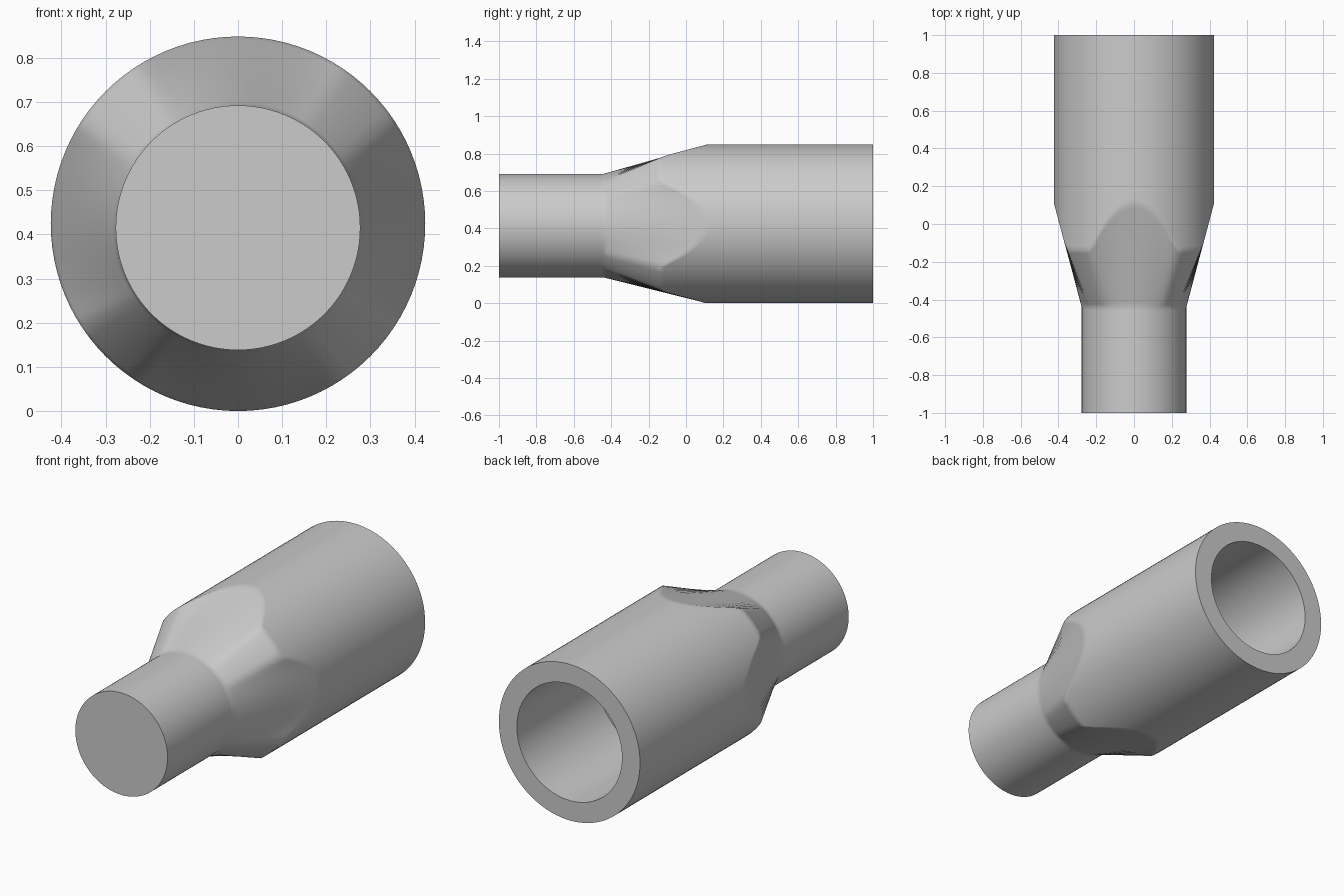
import bpy, bmesh
from math import sin, cos, tau, pi

if "Cube" in bpy.data.objects:
    bpy.data.objects.remove(bpy.data.objects["Cube"])

SIDES = 96
R_BIG, Z_BIG = 0.424, 0.424
R_SMALL, Z_SMALL = 0.277, 0.415
R_BORE = 0.316
Y_NECK, Y_SHOULDER, Y_CORNER = -0.44, 0.11, -0.14

grey = bpy.data.materials.new("plain grey")
grey.use_nodes = True
grey.diffuse_color = (0.6, 0.6, 0.6, 1)
grey.node_tree.nodes["Principled BSDF"].inputs["Base Color"].default_value = (0.6, 0.6, 0.6, 1)


def shoulder_y(a):
    """Scalloped edge where four sloping flats meet the large cylinder."""
    off = (a + pi / 4) % (pi / 2) - pi / 4
    slope = (R_BIG - R_SMALL) / (Y_SHOULDER - Y_NECK)
    return max(Y_CORNER, Y_SHOULDER - R_BIG * (1 - cos(off)) / slope)


def ring(bm, radius, z, y):
    """One loop of vertices around the y axis; y may vary with the angle."""
    angles = [tau * i / SIDES for i in range(SIDES)]
    return [bm.verts.new((radius * sin(a), y(a) if callable(y) else y,
                          z + radius * cos(a))) for a in angles]


def blend(bm, first, second, t):
    return [bm.verts.new(p.co.lerp(q.co, t)) for p, q in zip(first, second)]


def bridge(bm, first, second):
    for i in range(SIDES):
        j = (i + 1) % SIDES
        bm.faces.new((first[i], first[j], second[j], second[i]))


bm = bmesh.new()

# Narrow spigot, scalloped taper and wide socket body
tip = ring(bm, R_SMALL, Z_SMALL, -1)
neck = ring(bm, R_SMALL, Z_SMALL, Y_NECK)
shoulder = ring(bm, R_BIG, Z_BIG, shoulder_y)
rim = ring(bm, R_BIG, Z_BIG, 1)

# Open bore with a flat floor
mouth = ring(bm, R_BORE, Z_BIG, 1)
floor = ring(bm, R_BORE, Z_BIG, 0.31)

# Support loops keep the shading crisp next to the bends
loops = [tip, blend(bm, tip, neck, 0.97), neck,
         blend(bm, neck, shoulder, 0.05), blend(bm, neck, shoulder, 0.95),
         shoulder, blend(bm, shoulder, rim, 0.02), rim, mouth, floor]
for first, second in zip(loops, loops[1:]):
    bridge(bm, first, second)
bm.faces.new(tip)
bm.faces.new(floor)
bmesh.ops.recalc_face_normals(bm, faces=bm.faces)

mesh = bpy.data.meshes.new("pipe_reducer")
bm.to_mesh(mesh)
bm.free()
mesh.materials.append(grey)
reducer = bpy.data.objects.new("pipe_reducer", mesh)
bpy.context.collection.objects.link(reducer)

bpy.ops.object.select_all(action="DESELECT")
reducer.select_set(True)
bpy.context.view_layer.objects.active = reducer
bpy.ops.object.shade_smooth_by_angle(angle=0.7)
